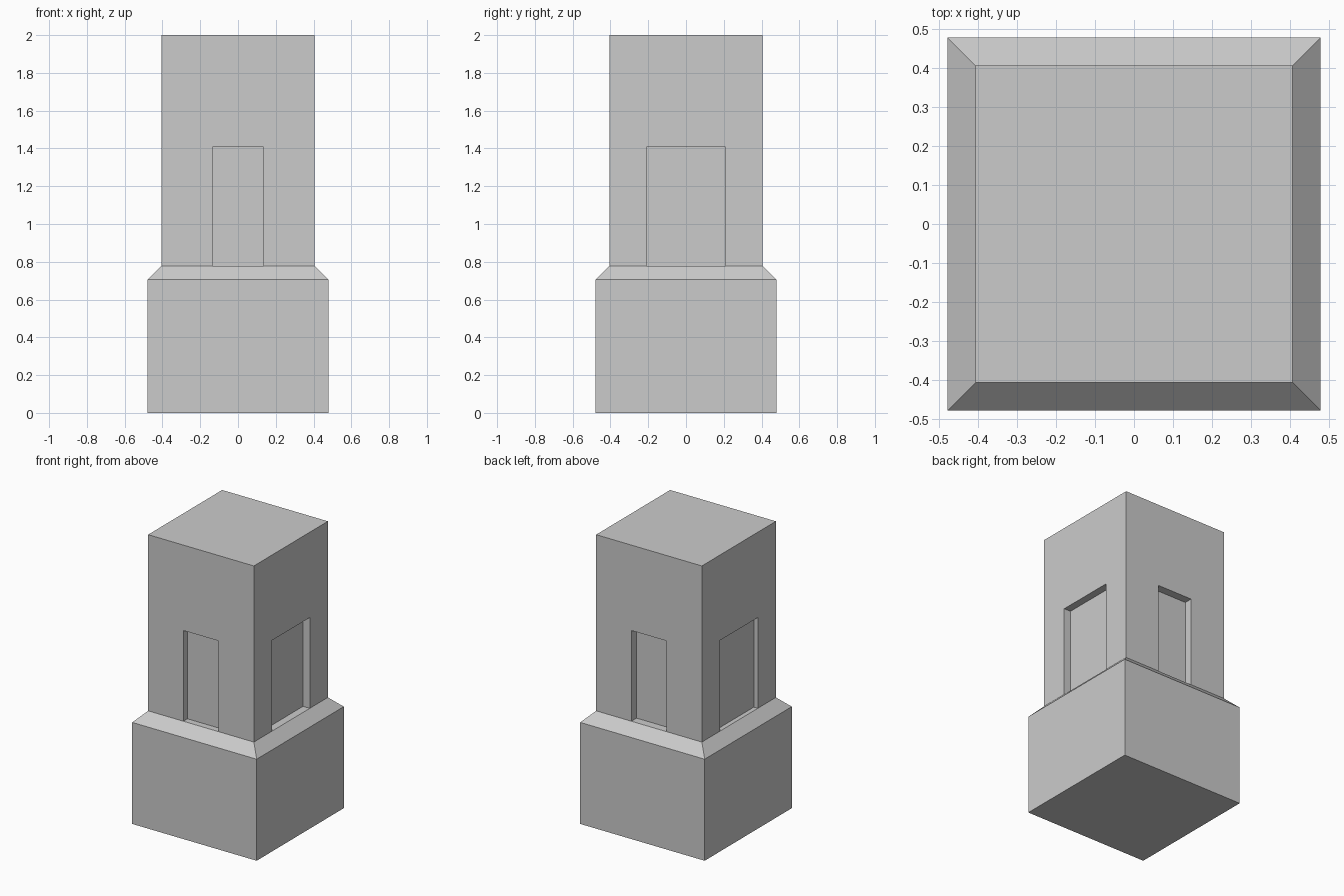
import bpy, bmesh
from mathutils import Matrix, Vector

if "Cube" in bpy.data.objects:
    bpy.data.objects.remove(bpy.data.objects["Cube"])

BASE, SHAFT = 0.478, 0.406                      # half widths
Z_BASE, Z_LEDGE, Z_DOOR, Z_TOP = 0.705, 0.777, 1.407, 2.0


def link(name, bm):
    mesh = bpy.data.meshes.new(name)
    bmesh.ops.recalc_face_normals(bm, faces=bm.faces)
    bm.to_mesh(mesh)
    bm.free()
    ob = bpy.data.objects.new(name, mesh)
    bpy.context.collection.objects.link(ob)
    return ob


def box(name, lo, hi):
    lo, hi = Vector(lo), Vector(hi)
    bm = bmesh.new()
    bmesh.ops.create_cube(bm, size=1, matrix=Matrix.Translation((lo + hi) / 2)
                          @ Matrix.Diagonal((*(hi - lo), 1)))
    return link(name, bm)


# Tower: square rings for plinth, sloped ledge and shaft
bm = bmesh.new()
rings = []
for r, z in ((BASE, 0), (BASE, Z_BASE), (SHAFT, Z_LEDGE), (SHAFT, Z_TOP)):
    rings.append([bm.verts.new((x * r, y * r, z))
                  for x, y in ((-1, -1), (1, -1), (1, 1), (-1, 1))])
for a, b in zip(rings, rings[1:]):
    for i in range(4):
        j = (i + 1) % 4
        bm.faces.new((a[i], a[j], b[j], b[i]))
bm.faces.new(rings[0])
bm.faces.new(rings[-1])
tower = link("tower", bm)

# Doorway recesses: axis, side, half width, depth
OUT = SHAFT + 0.1
for name, axis, side, half, depth in (("front", 1, -1, 0.135, 0.045),
                                      ("back", 1, 1, 0.135, 0.057),
                                      ("right", 0, 1, 0.208, 0.052),
                                      ("left", 0, -1, 0.208, 0.031)):
    near, far = sorted((side * (SHAFT - depth), side * OUT))
    lo, hi = [-half, -half, Z_LEDGE], [half, half, Z_DOOR]
    lo[axis], hi[axis] = near, far
    cutter = box(name + "_doorway_cutter", lo, hi)
    cutter.hide_render = True
    cutter.display_type = 'WIRE'
    mod = tower.modifiers.new(name + "_doorway", 'BOOLEAN')
    mod.operation = 'DIFFERENCE'
    mod.solver = 'EXACT'
    mod.object = cutter
